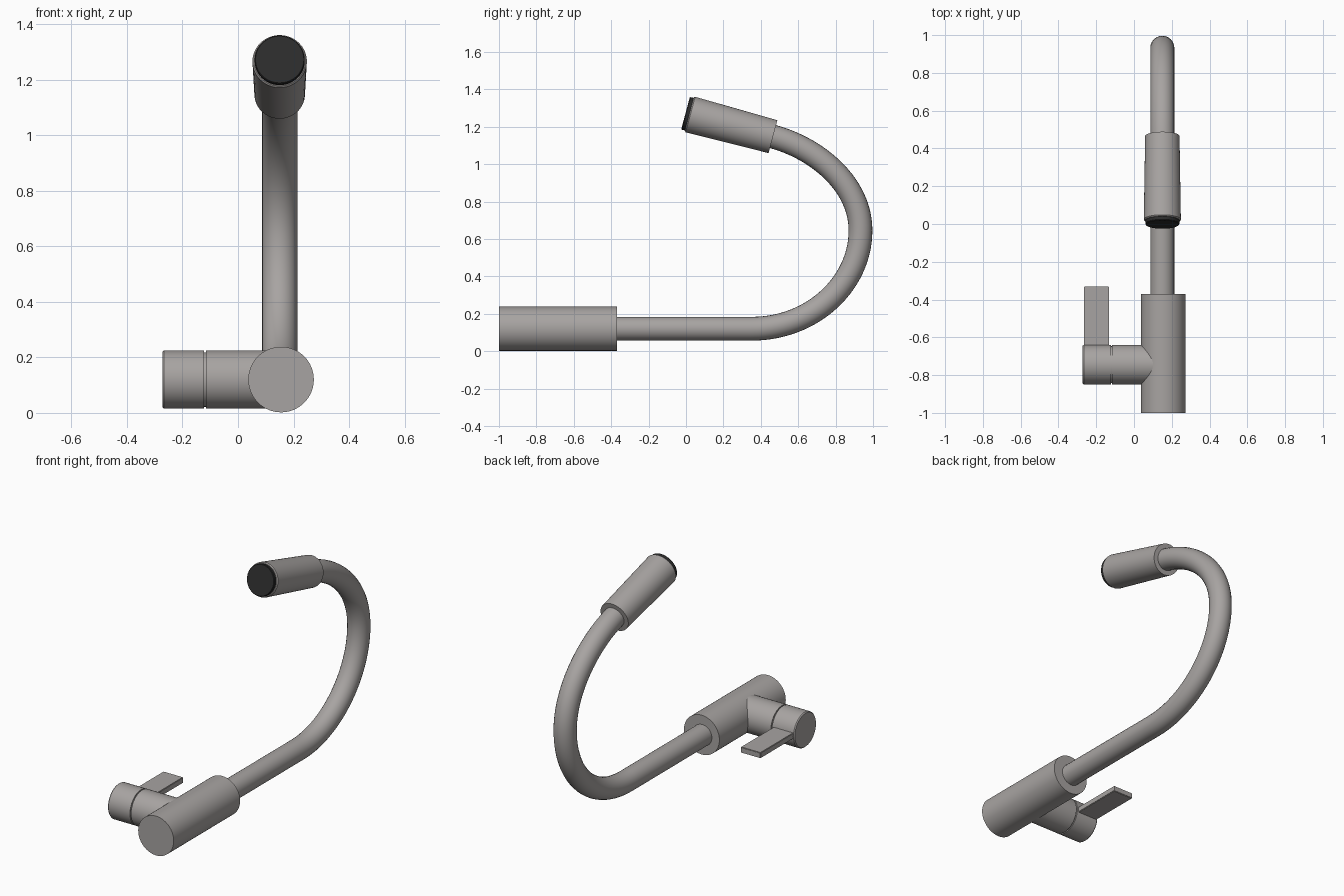
import bpy, bmesh, math
from mathutils import Vector

cube = bpy.data.objects.get("Cube")
if cube:
    bpy.data.objects.remove(cube, do_unlink=True)


def material(name, colour):
    m = bpy.data.materials.new(name)
    m.use_nodes = True
    m.diffuse_color = colour
    bsdf = next(n for n in m.node_tree.nodes if n.type == 'BSDF_PRINCIPLED')
    bsdf.inputs["Base Color"].default_value = colour
    return m


steel = material("brushed steel", (0.39, 0.37, 0.36, 1))
black = material("black rubber", (0.025, 0.025, 0.025, 1))
parts = []


def add_mesh(name, bm, mat):
    bmesh.ops.recalc_face_normals(bm, faces=bm.faces)
    mesh = bpy.data.meshes.new(name)
    bm.to_mesh(mesh)
    bm.free()
    mesh.materials.append(mat)
    obj = bpy.data.objects.new(name, mesh)
    bpy.context.collection.objects.link(obj)
    parts.append(obj)
    return obj


def lathe(name, origin, axis, profile, mat, sides=64):
    """Closed solid of revolution; profile holds (distance along axis, radius)."""
    turn = Vector(axis).to_track_quat('Z', 'Y')
    bm = bmesh.new()
    rings = []
    for dist, radius in profile:
        ring = []
        for i in range(sides):
            a = math.tau * i / sides
            p = Vector((radius * math.cos(a), radius * math.sin(a), dist))
            ring.append(bm.verts.new(Vector(origin) + turn @ p))
        rings.append(ring)
    for r0, r1 in zip(rings, rings[1:]):
        for i in range(sides):
            j = (i + 1) % sides
            bm.faces.new((r0[i], r0[j], r1[j], r1[i]))
    bm.faces.new(rings[0])
    bm.faces.new(rings[-1])
    return add_mesh(name, bm, mat)


CX, CZ = 0.155, 0.12      # body axis
HY = -0.745               # handle axis

# Main body
lathe("body", (CX, -1, CZ), (0, 1, 0), [(0, 0.118), (0.63, 0.118)], steel)

# Handle: neck, groove and knob
lathe("handle_neck", (CX, HY, CZ), (-1, 0, 0), [(0, 0.105), (0.271, 0.105)], steel)
lathe("handle_groove", (CX, HY, CZ), (-1, 0, 0), [(0.2, 0.098), (0.3, 0.098)], steel)
lathe("handle_knob", (CX, HY, CZ), (-1, 0, 0),
      [(0.278, 0.105), (0.421, 0.105), (0.427, 0.1)], steel)

# Lever plate
bm = bmesh.new()
bmesh.ops.create_cube(bm, size=1)
bmesh.ops.scale(bm, vec=(0.133, 0.415, 0.034), verts=bm.verts)
bmesh.ops.translate(bm, vec=(-0.198, -0.5375, 0.122), verts=bm.verts)
bmesh.ops.bevel(bm, geom=bm.edges[:], offset=0.003, segments=2, affect='EDGES')
add_mesh("lever", bm, steel)

# Spray head, tilted upward toward the front
tilt = math.radians(15)
aim = Vector((0, -math.cos(tilt), math.sin(tilt)))
neck = Vector((0.15, 0.465, 1.147))
lathe("spray_head", neck, aim, [(0, 0.091), (0.457, 0.098), (0.463, 0.093)], steel)
lathe("spray_nozzle", neck, aim, [(0.45, 0.09), (0.48, 0.09), (0.484, 0.087)], black)

# Swan-neck pipe
curve = bpy.data.curves.new("spout_pipe", 'CURVE')
curve.dimensions = '3D'
curve.bevel_depth = 0.0635
curve.bevel_resolution = 10
curve.resolution_u = 28
curve.use_fill_caps = True
spline = curve.splines.new('BEZIER')
# (position, incoming handle offset, outgoing handle offset)
path = [
    (Vector((0.15, -0.42, CZ)), Vector((0, -0.1, 0)), Vector((0, 0.1, 0))),
    (Vector((0.15, 0.35, CZ)), Vector((0, -0.1, 0)), Vector((0, 0.33, 0))),
    (Vector((0.15, 0.933, 0.645)), Vector((0, 0, -0.28)), Vector((0, 0, 0.25))),
    (neck, aim * -0.24, aim * 0.02),
    (neck + aim * 0.06, aim * -0.02, aim * 0.02),
]
spline.bezier_points.add(len(path) - 1)
for point, (co, back, ahead) in zip(spline.bezier_points, path):
    point.handle_left_type = point.handle_right_type = 'FREE'
    point.co = co
    point.handle_left = co + back
    point.handle_right = co + ahead
pipe = bpy.data.objects.new("spout_pipe", curve)
bpy.context.collection.objects.link(pipe)
curve.materials.append(steel)

bpy.ops.object.select_all(action='DESELECT')
pipe.select_set(True)
bpy.context.view_layer.objects.active = pipe
bpy.ops.object.convert(target='MESH')
parts.append(bpy.context.view_layer.objects.active)

# Smooth round surfaces, crisp rims
for obj in parts:
    obj.select_set(True)
bpy.ops.object.shade_smooth_by_angle(angle=math.radians(30))
